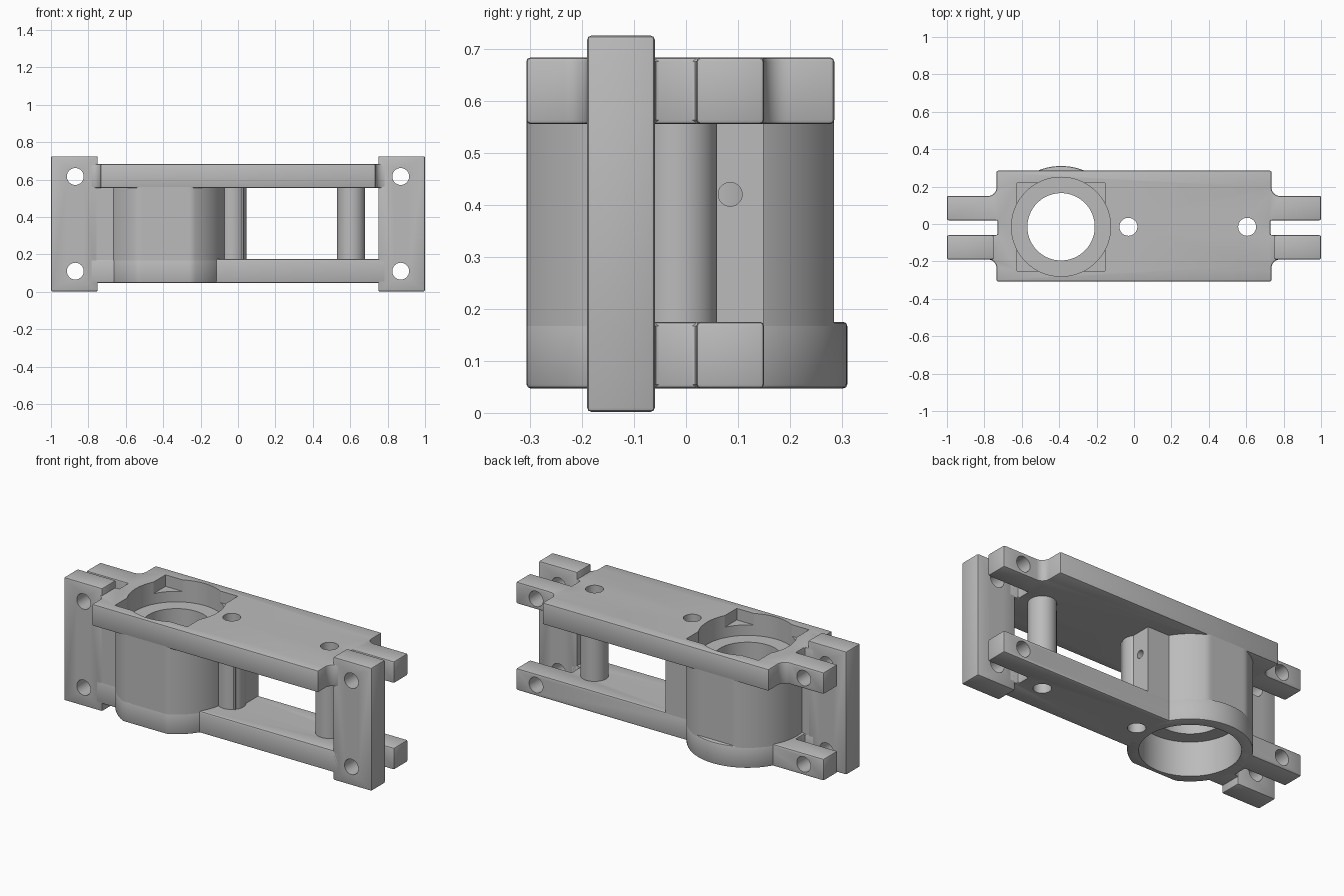
import bpy, bmesh, math
from mathutils import Matrix

cube = bpy.data.objects.get("Cube")
if cube:
    bpy.data.objects.remove(cube, do_unlink=True)

grey = bpy.data.materials.new("cast_grey")
grey.use_nodes = True
COLOUR = (0.5, 0.5, 0.5, 1)
grey.diffuse_color = COLOUR
grey.node_tree.nodes["Principled BSDF"].inputs["Base Color"].default_value = COLOUR

BORE = (-0.39, -0.015)          # bore axis
POSTS = (-0.03, 0.605)          # post positions along x
FRONT, BACK = -0.307, 0.285     # wide body limits
BAR_F, BAR_B = -0.19, -0.06     # end bar depth
TAB_F, TAB_B = 0.02, 0.15       # rear tab depth
LOW, HIGH = (0.047, 0.175), (0.555, 0.683)
parts, cutters = [], []


def add_object(name, bm, bevel=0.0):
    bmesh.ops.recalc_face_normals(bm, faces=bm.faces)
    mesh = bpy.data.meshes.new(name)
    bm.to_mesh(mesh)
    bm.free()
    mesh.materials.append(grey)
    ob = bpy.data.objects.new(name, mesh)
    bpy.context.scene.collection.objects.link(ob)
    if bevel:
        mod = ob.modifiers.new("Soft edges", "BEVEL")
        mod.width, mod.segments = bevel, 2
        mod.limit_method, mod.angle_limit = "ANGLE", math.radians(40)
    return ob


def prism(name, outline, z0, z1, bevel=0.0):
    bm = bmesh.new()
    face = bm.faces.new([bm.verts.new((x, y, z0)) for x, y in outline])
    ext = bmesh.ops.extrude_face_region(bm, geom=[face])
    top = [v for v in ext["geom"] if isinstance(v, bmesh.types.BMVert)]
    bmesh.ops.translate(bm, verts=top, vec=(0, 0, z1 - z0))
    return add_object(name, bm, bevel)


def box(name, x, y, z, bevel=0.0):
    return prism(name, [(x[0], y[0]), (x[1], y[0]), (x[1], y[1]), (x[0], y[1])], *z, bevel)


def arc(cx, cy, r, a0, a1, n):
    angles = [math.radians(a0 + (a1 - a0) * i / n) for i in range(n + 1)]
    return [(cx + r * math.cos(a), cy + r * math.sin(a)) for a in angles]


def circle(cx, cy, r, n=64):
    return arc(cx, cy, r, 0, 360, n)[:-1]


def drill(name, cx, cy, r, z0=-0.2, z1=1.0, n=64):
    ob = prism(name, circle(cx, cy, r, n), z0, z1)
    cutters.append(ob)
    return ob


def plate_outline(wide):
    """Plate with a short neck to each bar and a long tab at each rear corner."""
    x, r = 0.735, 0.045
    end = [(0.79, BAR_F), (0.79, BAR_B), (0.73, BAR_B),
           (0.73, TAB_F), (1.0, TAB_F), (1.0, TAB_B)]
    if wide:
        end = ([(x, FRONT)] + arc(x + r, BAR_F - r, r, 180, 90, 8) + end
               + arc(x + r, TAB_B + r, r, 270, 180, 8) + [(x, BACK)])
    return end + [(-px, py) for px, py in reversed(end)]


def clipped_circle(back):
    return [(x, min(max(y, FRONT + 0.0005), back)) for x, y in circle(*BORE, 0.325, 120)]


# Plates, collar and bore housing
parts.append(prism("top_plate", plate_outline(True), *HIGH, 0.008))
parts.append(prism("bottom_plate", plate_outline(False), *LOW, 0.008))
parts.append(prism("lower_collar", clipped_circle(1.0), *LOW, 0.008))
parts.append(prism("bore_housing", clipped_circle(BACK - 0.0005), 0.165, 0.565))

# End bars and the web joining the left-hand one to the housing
for name, s in (("right_end_bar", -1), ("left_end_bar", 1)):
    xs = sorted((s * 0.75, s * 1.0))
    parts.append(box(name, xs, (BAR_F, BAR_B), (0.002, 0.725), 0.008))
parts.append(box("housing_web", (-0.78, -0.6), (BAR_F + 0.001, BAR_B - 0.001), (0.165, 0.565)))

# Hollow posts and the drilled side block
for name, x in zip(("inner_post", "outer_post"), POSTS):
    parts.append(prism(name, circle(x, BORE[1], 0.075), 0.165, 0.565))
parts.append(box("side_block", (-0.25, 0.03), (-0.07, TAB_B - 0.001), (0.165, 0.565)))

# Stepped bore with a shallow square recess at the top
drill("bore_cutter", *BORE, 0.18, n=80)
drill("upper_bore_cutter", *BORE, 0.265, 0.553, n=96)
drill("lower_bore_cutter", *BORE, 0.265, z1=0.25, n=96)
h = 0.235
cutters.append(box("recess_cutter", (BORE[0] - h, BORE[0] + h),
                   (BORE[1] - h, BORE[1] + h), (0.615, 0.9)))

# Post holes, bolt holes through bars and tabs, small cross hole
for x in POSTS:
    drill("post_hole_cutter", x, BORE[1], 0.048, n=40)
for x in (-0.87, 0.87):
    for z in (0.111, 0.617):
        ob = drill("bolt_hole_cutter", 0, 0, 0.045, -0.5, 0.5, 40)
        ob.data.transform(Matrix.Translation((x, 0, z)) @ Matrix.Rotation(math.pi / 2, 4, "X"))
ob = drill("cross_hole_cutter", 0, 0, 0.023, -0.26, 0.1, 32)
ob.data.transform(Matrix.Translation((0, 0.085, 0.42)) @ Matrix.Rotation(math.pi / 2, 4, "Y"))


def bounds(ob):
    return [(min(v.co[i] for v in ob.data.vertices), max(v.co[i] for v in ob.data.vertices))
            for i in range(3)]


def touching(a, b):
    return all(p[0] < q[1] and q[0] < p[1] for p, q in zip(bounds(a), bounds(b)))


# Cut the holes, then bake and shade each part
for part in parts:
    for cutter in cutters:
        if touching(part, cutter):
            mod = part.modifiers.new("Cut", "BOOLEAN")
            mod.operation, mod.solver, mod.object = "DIFFERENCE", "EXACT", cutter
bpy.context.view_layer.update()
graph = bpy.context.evaluated_depsgraph_get()
baked = [bpy.data.meshes.new_from_object(p.evaluated_get(graph)) for p in parts]
for part, mesh in zip(parts, baked):
    part.modifiers.clear()
    part.data = mesh
    mesh.name = part.name
    for poly in mesh.polygons:
        poly.use_smooth = True
    mesh.set_sharp_from_angle(angle=math.radians(25))
for cutter in cutters:
    bpy.data.objects.remove(cutter, do_unlink=True)
